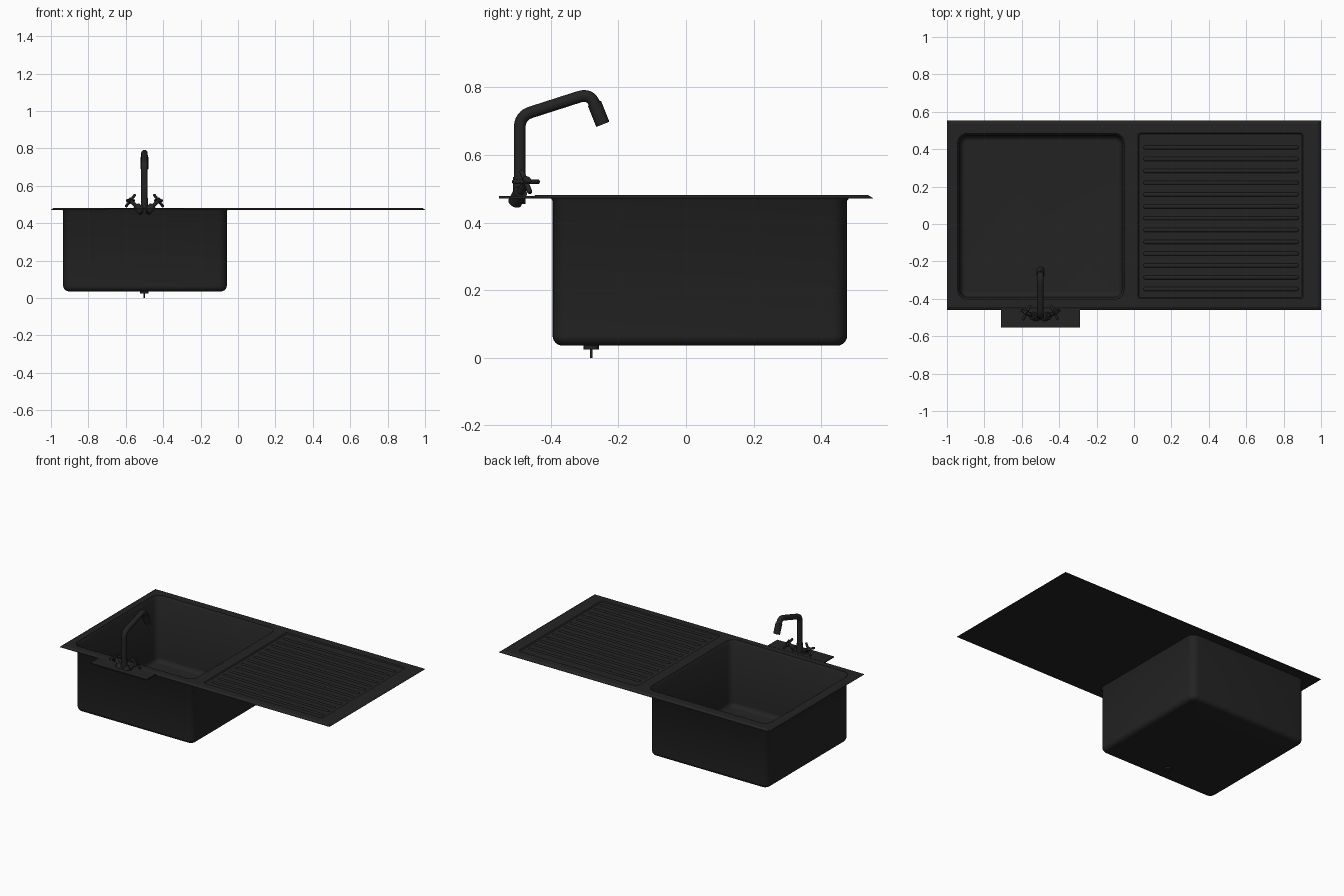
import bpy, bmesh, math
from mathutils import Vector

if "Cube" in bpy.data.objects:
    bpy.data.objects.remove(bpy.data.objects["Cube"], do_unlink=True)

black = bpy.data.materials.new("matte_black")
black.use_nodes = True
COLOUR = (0.017, 0.017, 0.017, 1)
black.diffuse_color = COLOUR
bsdf = black.node_tree.nodes["Principled BSDF"]
bsdf.inputs["Base Color"].default_value = COLOUR
bsdf.inputs["Roughness"].default_value = 0.6


def loft(name, rings, smooth=True):
    """Skin a list of equal-length closed rings and cap both ends."""
    bm = bmesh.new()
    loops = [[bm.verts.new(p) for p in ring] for ring in rings]
    n = len(loops[0])
    for a, b in zip(loops, loops[1:]):
        for i in range(n):
            j = (i + 1) % n
            bm.faces.new((a[i], a[j], b[j], b[i]))
    bm.faces.new(loops[0][::-1])
    bm.faces.new(loops[-1])
    bmesh.ops.recalc_face_normals(bm, faces=bm.faces)
    mesh = bpy.data.meshes.new(name)
    bm.to_mesh(mesh)
    bm.free()
    ob = bpy.data.objects.new(name, mesh)
    bpy.context.collection.objects.link(ob)
    mesh.materials.append(black)
    if smooth:
        bpy.ops.object.select_all(action='DESELECT')
        ob.select_set(True)
        bpy.context.view_layer.objects.active = ob
        bpy.ops.object.shade_smooth_by_angle(angle=math.radians(40))
    return ob


def rect(box, inset, z, radius=0.0, steps=6):
    """Rectangle ring, with rounded corners when a radius is given."""
    x0, x1, y0, y1 = box
    x0, y0, x1, y1 = x0 + inset, y0 + inset, x1 - inset, y1 - inset
    if radius <= 0:
        return [(x0, y0, z), (x1, y0, z), (x1, y1, z), (x0, y1, z)]
    r = max(radius - inset, 0.004)
    corners = [(x1 - r, y1 - r), (x0 + r, y1 - r), (x0 + r, y0 + r), (x1 - r, y0 + r)]
    ring = []
    for k, (cx, cy) in enumerate(corners):
        for s in range(steps + 1):
            a = math.pi / 2 * (k + s / steps)
            ring.append((cx + r * math.cos(a), cy + r * math.sin(a), z))
    return ring


def tube(name, path, radii, sides=20):
    """Round tube along a path, one radius per point."""
    pts = [Vector(p) for p in path]
    first = (pts[1] - pts[0]).normalized()
    side = first.orthogonal().normalized()
    rings = []
    for i, p in enumerate(pts):
        t = (pts[min(i + 1, len(pts) - 1)] - pts[max(i - 1, 0)]).normalized()
        side = (side - t * side.dot(t)).normalized()
        up = t.cross(side)
        rings.append([p + radii[i] * (side * math.cos(a) + up * math.sin(a))
                      for a in (2 * math.pi * k / sides for k in range(sides))])
    return loft(name, rings)


def rod(name, p, q, r, sides=20):
    return tube(name, [p, q], [r, r], sides)


def cut(target, cutter):
    cutter.hide_render = True
    mod = target.modifiers.new("cut", 'BOOLEAN')
    mod.operation, mod.solver, mod.object = 'DIFFERENCE', 'EXACT', cutter
    bpy.context.view_layer.objects.active = target
    bpy.ops.object.modifier_apply(modifier=mod.name)
    bpy.data.objects.remove(cutter, do_unlink=True)


# Counter sheet with turned-down edges, basin opening and shallow drain area
SHEET = (-1, 1, -0.46, 0.553)
BASIN = (-0.935, -0.06, -0.395, 0.477)
DRAIN = (0.02, 0.905, -0.4, 0.487)
sheet = loft("counter_sheet", [rect(SHEET, 0.012, 0.471), rect(SHEET, 0, 0.471),
                               rect(SHEET, 0, 0.473), rect(SHEET, 0.015, 0.482)], False)
cut(sheet, loft("basin_cutter", [rect(BASIN, -0.008, z, 0.045) for z in (0.4, 0.6)], False))
cut(sheet, loft("drain_cutter", [rect(DRAIN, 0.007, 0.476, 0.015),
                                 rect(DRAIN, -0.003, 0.486, 0.015)], False))

# Raised ribs on the draining area
for i in range(13):
    y = 0.41 - i * 0.0632
    rib = (0.05, 0.88, y - 0.011, y + 0.011)
    loft("drainer_rib", [rect(rib, d, z, 0.0105, 4) for d, z in
                         ((0, 0.475), (0.002, 0.479), (0.006, 0.4812))])

# Basin: thin-walled tub with filleted floor and flared lip
FILLET, WALL, FLOOR = 0.03, 0.005, 0.036
arc = [math.pi / 2 * k / 6 for k in range(7)]
outer = [(FILLET * (1 - math.sin(a)), FLOOR + FILLET * (1 - math.cos(a))) for a in arc]
inner = [(d + WALL, z + WALL) for d, z in reversed(outer)]
lip = [(0, 0.465), (-0.008, 0.475), (-0.014, 0.4825), (-0.009, 0.4825), (WALL, 0.465)]
loft("basin", [rect(BASIN, d, z, 0.045) for d, z in outer + lip + inner])

# Drain fitting
rod("drain_strainer", (-0.5, -0.28, 0.038), (-0.5, -0.28, 0.044), 0.023)
rod("drain_flange", (-0.5, -0.28, 0.025), (-0.5, -0.28, 0.038), 0.023)
rod("drain_stem", (-0.5, -0.28, 0), (-0.5, -0.28, 0.027), 0.004, 10)

# Tap ledge behind the sheet edge
LEDGE = (-0.71, -0.29, -0.553, -0.452)
loft("tap_ledge", [rect(LEDGE, 0, 0.472), rect(LEDGE, 0, 0.479)], False)

# Swan neck with rounded bends
X = -0.5
knots = [Vector((X, y, z)) for y, z in
         ((-0.492, 0.455), (-0.492, 0.716), (-0.283, 0.783), (-0.26, 0.724))]
neck = [knots[0]]
for before, bend, after in zip(knots, knots[1:], knots[2:]):
    a = bend + (before - bend).normalized() * 0.035
    b = bend + (after - bend).normalized() * 0.035
    for k in range(9):
        t = k / 8
        neck.append(a.lerp(bend, t).lerp(bend.lerp(b, t), t))
neck.append(knots[-1])
tube("tap_neck", neck, [0.0175] * len(neck))
rod("tap_nozzle", (X, -0.271, 0.753), (X, -0.246, 0.691), 0.021)
rod("tap_collar", (X, -0.492, 0.475), (X, -0.492, 0.535), 0.02)

# Angled valves with cross handles, one on each side
for sign in (-1, 1):
    root = Vector((X + sign * 0.012, -0.506, 0.46))
    hub = Vector((X + sign * 0.075, -0.474, 0.521))
    axis = (hub - root).normalized()
    flat = axis.cross(Vector((0, 0, 1))).normalized()
    tilt = axis.cross(flat)
    rod("valve_body", root, root.lerp(hub, 0.5), 0.021)
    rod("valve_stem", root, hub, 0.011)
    rod("handle_hub", hub - axis * 0.009, hub + axis * 0.011, 0.013)
    for arm in (flat, tilt):
        ends = [hub + arm * s for s in (-0.044, -0.04, 0.04, 0.044)]
        tube("handle_arm", ends, [0.005, 0.0075, 0.0075, 0.005], 12)
